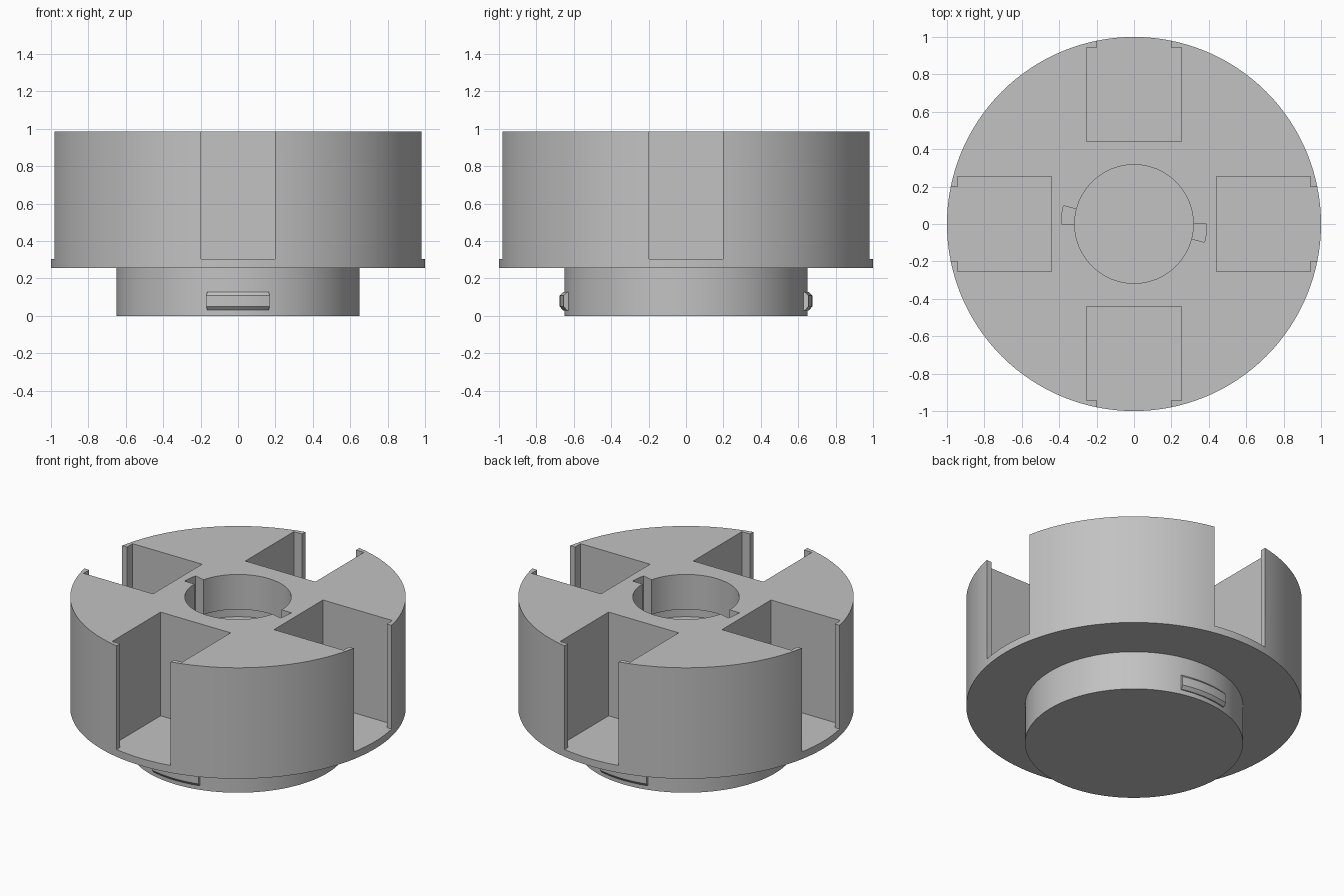
import bpy, bmesh
from math import cos, sin, radians, pi
from mathutils import Matrix, Vector

if "Cube" in bpy.data.objects:
    bpy.data.objects.remove(bpy.data.objects["Cube"])

SEGMENTS = 128

grey = bpy.data.materials.new("light grey plastic")
grey.use_nodes = True
colour = (0.54, 0.54, 0.54, 1)
grey.diffuse_color = colour
grey.node_tree.nodes["Principled BSDF"].inputs["Base Color"].default_value = colour


def make_object(name, bm):
    bmesh.ops.recalc_face_normals(bm, faces=bm.faces)
    mesh = bpy.data.meshes.new(name)
    bm.to_mesh(mesh)
    bm.free()
    obj = bpy.data.objects.new(name, mesh)
    bpy.context.collection.objects.link(obj)
    mesh.materials.append(grey)
    return obj


def lathe(name, profile):
    """Revolve an open (radius, height) profile that starts and ends on the axis."""
    bm = bmesh.new()
    verts = [bm.verts.new((r, 0, z)) for r, z in profile]
    edges = [bm.edges.new(pair) for pair in zip(verts, verts[1:])]
    bmesh.ops.spin(bm, geom=verts + edges, cent=(0, 0, 0), axis=(0, 0, 1),
                   angle=2 * pi, steps=SEGMENTS, use_merge=True)
    bmesh.ops.remove_doubles(bm, verts=bm.verts, dist=0.0001)
    return make_object(name, bm)


def prism(name, outline, bottom, top, turn):
    """Extrude a plan outline upwards, turned about the z axis."""
    bm = bmesh.new()
    face = bm.faces.new([bm.verts.new((x, y, bottom)) for x, y in outline])
    lifted = bmesh.ops.extrude_face_region(bm, geom=[face])["geom"]
    bmesh.ops.translate(bm, vec=(0, 0, top - bottom),
                        verts=[v for v in lifted if isinstance(v, bmesh.types.BMVert)])
    bm.transform(Matrix.Rotation(turn, 4, "Z"))
    return make_object(name, bm)


def smooth(obj):
    bpy.ops.object.select_all(action="DESELECT")
    obj.select_set(True)
    bpy.context.view_layer.objects.active = obj
    bpy.ops.object.shade_smooth_by_angle(angle=radians(25))


# Drum, lower spigot and stepped centre bore in one turned profile
body = lathe("drum_body", [
    (0, 0), (0.65, 0), (0.65, 0.255), (1, 0.255), (1, 0.985), (0.317, 0.985),
    (0.317, 0.755), (0.39, 0.755), (0.39, 0.673), (0.317, 0.673),
    (0.317, 0.3), (0, 0.3)])

# Four pockets with narrower outer openings
half = [(0.44, 0.255), (0.945, 0.255), (0.945, 0.197), (1.1, 0.197)]
pocket = half + [(x, -y) for x, y in reversed(half)]
cutters = [prism("pocket_cutter", pocket, 0.303, 1.1, i * pi / 2) for i in range(4)]

# Two key notches beside the bore
steps = [radians(-14.5 * i / 4) for i in range(5)]
notch = [(0.389 * cos(a), 0.389 * sin(a)) for a in steps]
notch += [(0.25 * cos(a), 0.25 * sin(a)) for a in reversed(steps)]
cutters += [prism("notch_cutter", notch, 0.71, 1.1, i * pi) for i in range(2)]

bpy.context.view_layer.objects.active = body
for cutter in cutters:
    cut = body.modifiers.new("cut", "BOOLEAN")
    cut.operation = "DIFFERENCE"
    cut.solver = "EXACT"
    cut.object = cutter
    bpy.ops.object.modifier_apply(modifier=cut.name)
    bpy.data.objects.remove(cutter)
smooth(body)

# Chamfered locking tabs at the front and back of the spigot
section = [(0.63, 0.03), (0.657, 0.03), (0.675, 0.05),
           (0.675, 0.108), (0.657, 0.128), (0.63, 0.128)]
for name, middle in (("front_locking_tab", -pi / 2), ("back_locking_tab", pi / 2)):
    bm = bmesh.new()
    start = bm.faces.new([bm.verts.new((r, 0, z)) for r, z in section])
    sweep = radians(29)
    bm.transform(Matrix.Rotation(middle - sweep / 2, 4, "Z"))
    end_cap = bmesh.ops.duplicate(bm, geom=[start])["geom"]
    bmesh.ops.rotate(bm, cent=(0, 0, 0), matrix=Matrix.Rotation(sweep, 3, "Z"),
                     verts=[v for v in end_cap if isinstance(v, bmesh.types.BMVert)])
    bmesh.ops.spin(bm, geom=list(start.edges) + list(start.verts), cent=(0, 0, 0),
                   axis=(0, 0, 1), angle=sweep, steps=12)
    bmesh.ops.remove_doubles(bm, verts=bm.verts, dist=0.0001)
    smooth(make_object(name, bm))
